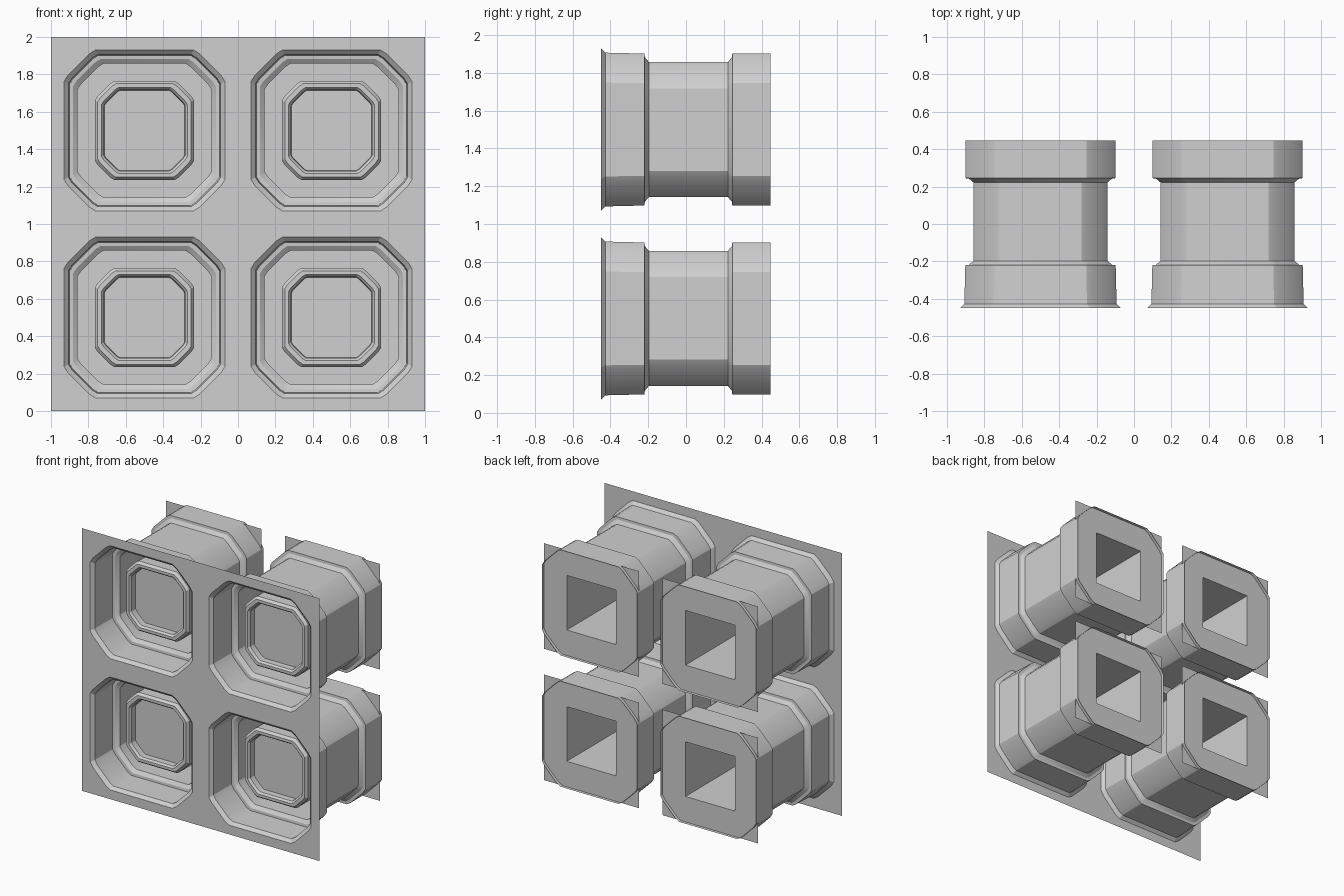
import bpy, bmesh, math

if "Cube" in bpy.data.objects:
    bpy.data.objects.remove(bpy.data.objects["Cube"])

grey = bpy.data.materials.new("light_grey")
grey.diffuse_color = (0.63, 0.63, 0.63, 1)
grey.use_nodes = True
grey.node_tree.nodes["Principled BSDF"].inputs["Base Color"].default_value = grey.diffuse_color

FRONT, PLATE, BACK = -0.45, 0.423, 0.447
CELLS = [(sx * 0.5, z) for sx in (-1, 1) for z in (0.5, 1.5)]
# one quadrant of an octagon whose corners are slightly softened
QUADRANT = [(1, 0.61), (0.95, 0.69), (0.69, 0.95), (0.61, 1)]
SQUARE = [(1, 1)]


def ring(bm, cx, cz, r, y, shape=QUADRANT):
    verts = []
    for c, s in [(1, 0), (0, 1), (-1, 0), (0, -1)]:
        for u, v in shape:
            verts.append(bm.verts.new((cx + r * (u * c - v * s), y,
                                       cz + r * (u * s + v * c))))
    return verts


def loft(bm, cx, cz, profile, shape=QUADRANT):
    rings = [ring(bm, cx, cz, r, y, shape) for r, y in profile]
    for a, b in zip(rings, rings[1:]):
        for i in range(len(a)):
            j = (i + 1) % len(a)
            bm.faces.new((a[i], a[j], b[j], b[i]))
    return rings


def finish(bm, name):
    bmesh.ops.remove_doubles(bm, verts=bm.verts, dist=1e-5)
    bmesh.ops.recalc_face_normals(bm, faces=bm.faces)
    me = bpy.data.meshes.new(name)
    bm.to_mesh(me)
    bm.free()
    ob = bpy.data.objects.new(name, me)
    bpy.context.collection.objects.link(ob)
    me.materials.append(grey)
    bpy.ops.object.select_all(action='DESELECT')
    ob.select_set(True)
    bpy.context.view_layer.objects.active = ob
    bpy.ops.object.shade_smooth_by_angle(angle=math.radians(20))


# front plate with four octagonal openings
bm = bmesh.new()
for cx, cz in CELLS:
    hole = ring(bm, cx, cz, 0.43, FRONT)
    corner = ring(bm, cx, cz, 0.5, FRONT, SQUARE)
    for q in range(4):
        h = hole[q * 4:q * 4 + 4]
        for a, b in zip(h, h[1:]):
            bm.faces.new((a, b, corner[q]))
        n = (q + 1) % 4
        bm.faces.new((h[3], hole[n * 4], corner[n], corner[q]))
finish(bm, "front_plate")

for i, (cx, cz) in enumerate(CELLS, 1):
    # stepped outer tube
    bm = bmesh.new()
    loft(bm, cx, cz, [(0.43, FRONT), (0.407, -0.427), (0.402, -0.22),
                      (0.383, -0.218), (0.358, -0.197), (0.358, 0.222),
                      (0.383, 0.243), (0.402, 0.245), (0.402, BACK)])
    finish(bm, f"outer_tube_{i}")

    # square back plate and the square shaft running inwards from it
    bm = bmesh.new()
    loft(bm, cx, cz, [(0.402, PLATE), (0.208, PLATE), (0.208, -0.21)], SQUARE)
    finish(bm, f"back_plate_and_shaft_{i}")

    # inner boss with a raised rim and a recessed panel
    bm = bmesh.new()
    rings = loft(bm, cx, cz,
                 [(0.265, PLATE), (0.265, -0.25), (0.25, -0.27),
                  (0.229, -0.27), (0.217, -0.255), (0.215, -0.21)])
    bm.faces.new(rings[-1])
    finish(bm, f"inner_boss_{i}")
